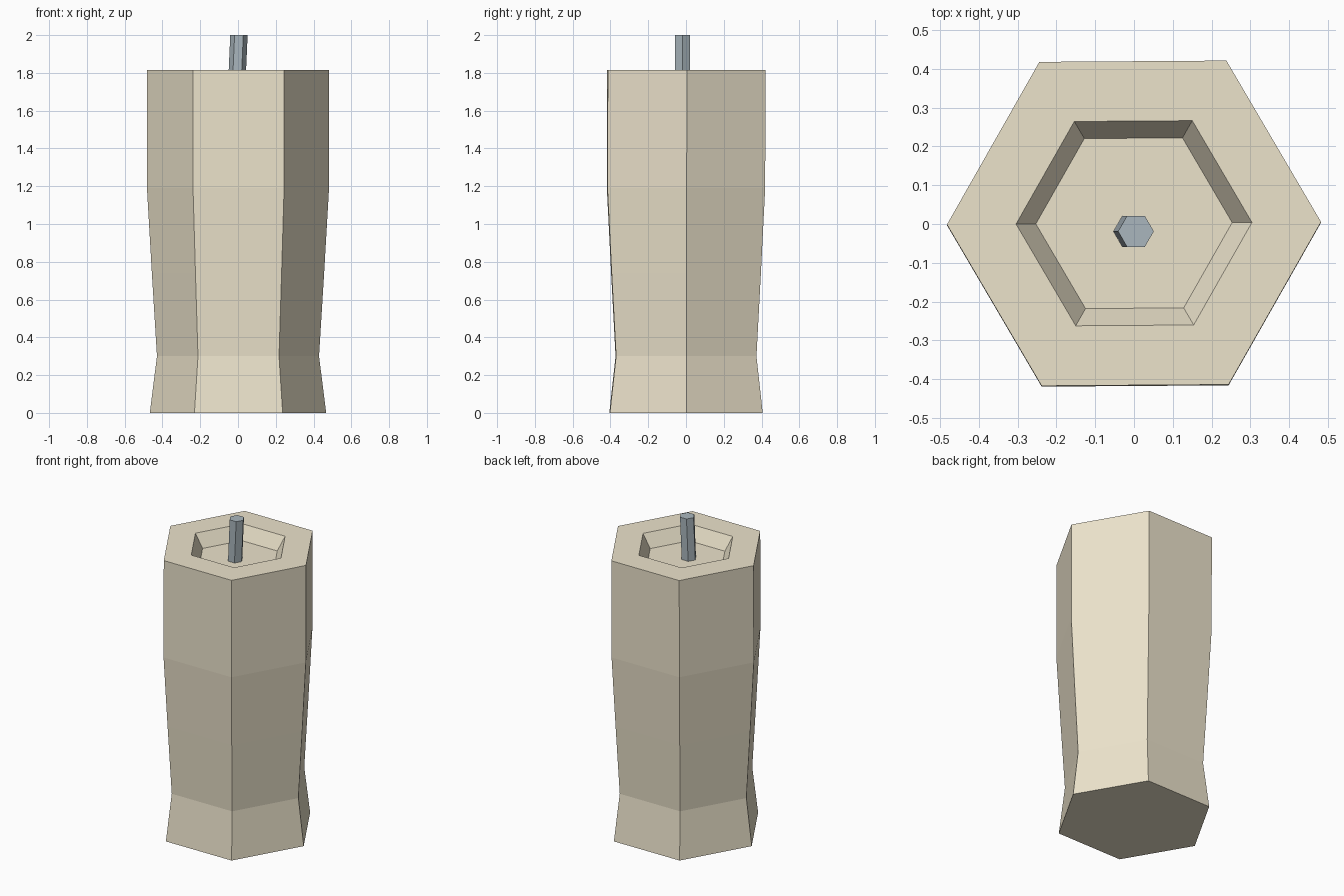
import bpy
from math import cos, sin, tau, radians

if "Cube" in bpy.data.objects:
    bpy.data.objects.remove(bpy.data.objects["Cube"])

SIDES = 6


def material(name, color):
    mat = bpy.data.materials.new(name)
    mat.diffuse_color = (*color, 1)
    mat.use_nodes = True
    mat.node_tree.nodes["Principled BSDF"].inputs["Base Color"].default_value = mat.diffuse_color
    return mat


def hex_loft(name, rings, mat, turn=0.0):
    """Stack hexagonal rings (x, y, z, radius), capping the first and last."""
    verts = [(x + r * cos(tau * i / SIDES + turn), y + r * sin(tau * i / SIDES + turn), z)
             for x, y, z, r in rings for i in range(SIDES)]
    faces = [tuple(reversed(range(SIDES)))]
    for k in range(len(rings) - 1):
        a, b = k * SIDES, (k + 1) * SIDES
        for i in range(SIDES):
            j = (i + 1) % SIDES
            faces.append((a + i, a + j, b + j, b + i))
    faces.append(tuple(range(len(verts) - SIDES, len(verts))))
    mesh = bpy.data.meshes.new(name)
    mesh.from_pydata(verts, [], faces)
    mesh.materials.append(mat)
    obj = bpy.data.objects.new(name, mesh)
    bpy.context.collection.objects.link(obj)
    return obj


wax = material("wax", (0.84, 0.77, 0.60))
cord = material("cord", (0.40, 0.47, 0.51))

# Candle body: flared foot, narrow waist, straight top, shallow recess
hex_loft("candle_body", [
    (0, 0, 0.00, 0.467),
    (0, 0, 0.30, 0.429),
    (0, 0, 0.74, 0.456),
    (0, 0, 1.19, 0.482),
    (0, 0.002, 1.815, 0.482),
    (0, 0.002, 1.815, 0.304),
    (0, 0.002, 1.73, 0.253),
], wax, radians(0.4))

# Wick: slightly leaning rod standing on the recess floor
hex_loft("wick", [
    (-0.007, -0.019, 1.73, 0.046),
    (0.005, -0.019, 2.00, 0.046),
], cord)
